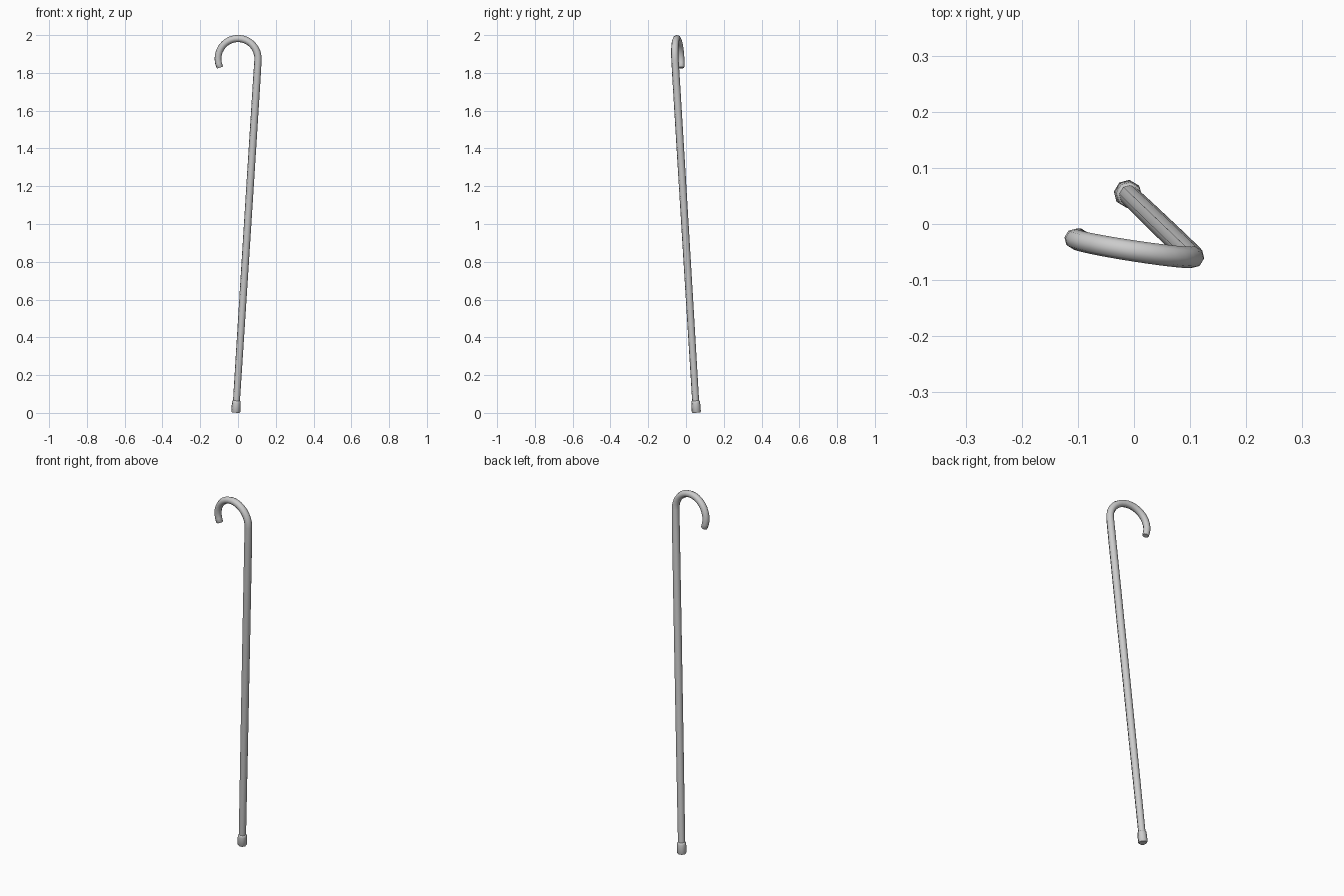
import bpy, bmesh, math
from mathutils import Vector

if "Cube" in bpy.data.objects:
    bpy.data.objects.remove(bpy.data.objects["Cube"])

SIDES = 8


def on_plane(x, z):
    # shaft and hook lie in one tilted plane
    return Vector((x, 0.053 - 0.152 * x - 0.051 * z, z))


def tube(name, path, radii):
    """Capped tube swept along a planar path with a radius per point."""
    side = Vector((0.152, 1, 0.051)).normalized()   # plane normal
    bm = bmesh.new()
    rings = []
    for i, p in enumerate(path):
        t = (path[min(i + 1, len(path) - 1)] - path[max(i - 1, 0)]).normalized()
        out = side.cross(t).normalized()
        ring = []
        for k in range(SIDES):
            a = math.tau * k / SIDES
            ring.append(bm.verts.new(p + (out * math.cos(a) + side * math.sin(a)) * radii[i]))
        rings.append(ring)
    for r0, r1 in zip(rings, rings[1:]):
        for k in range(SIDES):
            j = (k + 1) % SIDES
            bm.faces.new((r0[k], r0[j], r1[j], r1[k]))
    bm.faces.new(rings[0])
    bm.faces.new(rings[-1])
    bmesh.ops.recalc_face_normals(bm, faces=bm.faces)
    mesh = bpy.data.meshes.new(name)
    bm.to_mesh(mesh)
    bm.free()
    obj = bpy.data.objects.new(name, mesh)
    bpy.context.collection.objects.link(obj)
    bpy.ops.object.select_all(action='DESELECT')
    obj.select_set(True)
    bpy.context.view_layer.objects.active = obj
    bpy.ops.object.shade_smooth_by_angle(angle=math.radians(50))
    return obj


foot = on_plane(-0.012, 0.002)
hook_start = on_plane(0.106, 1.868)

# straight shaft running into the curved handle
path = [foot.lerp(hook_start, f) for f in (0.02, 0.33, 0.66, 0.93)]
radii = [0.0185, 0.0195, 0.02, 0.02]
STEPS = 18
for i in range(STEPS + 1):
    a = math.radians(-3.8 + (204 + 3.8) * i / STEPS)
    path.append(on_plane(0.106 * math.cos(a), 1.875 + 0.107 * math.sin(a)))
    radii.append(0.0195 - 0.0015 * i / STEPS)
# small rounded edge at the handle end
path.append(path[-1] + (path[-1] - path[-2]).normalized() * 0.004)
radii.append(0.015)
tube("cane_shaft_and_handle", path, radii)

# rubber foot, slightly wider than the shaft
axis = (hook_start - foot).normalized()
heights = (0.0, 0.006, 0.05, 0.06, 0.064)
tube("cane_foot", [foot + axis * h for h in heights],
     [0.021, 0.0245, 0.0235, 0.022, 0.018])
